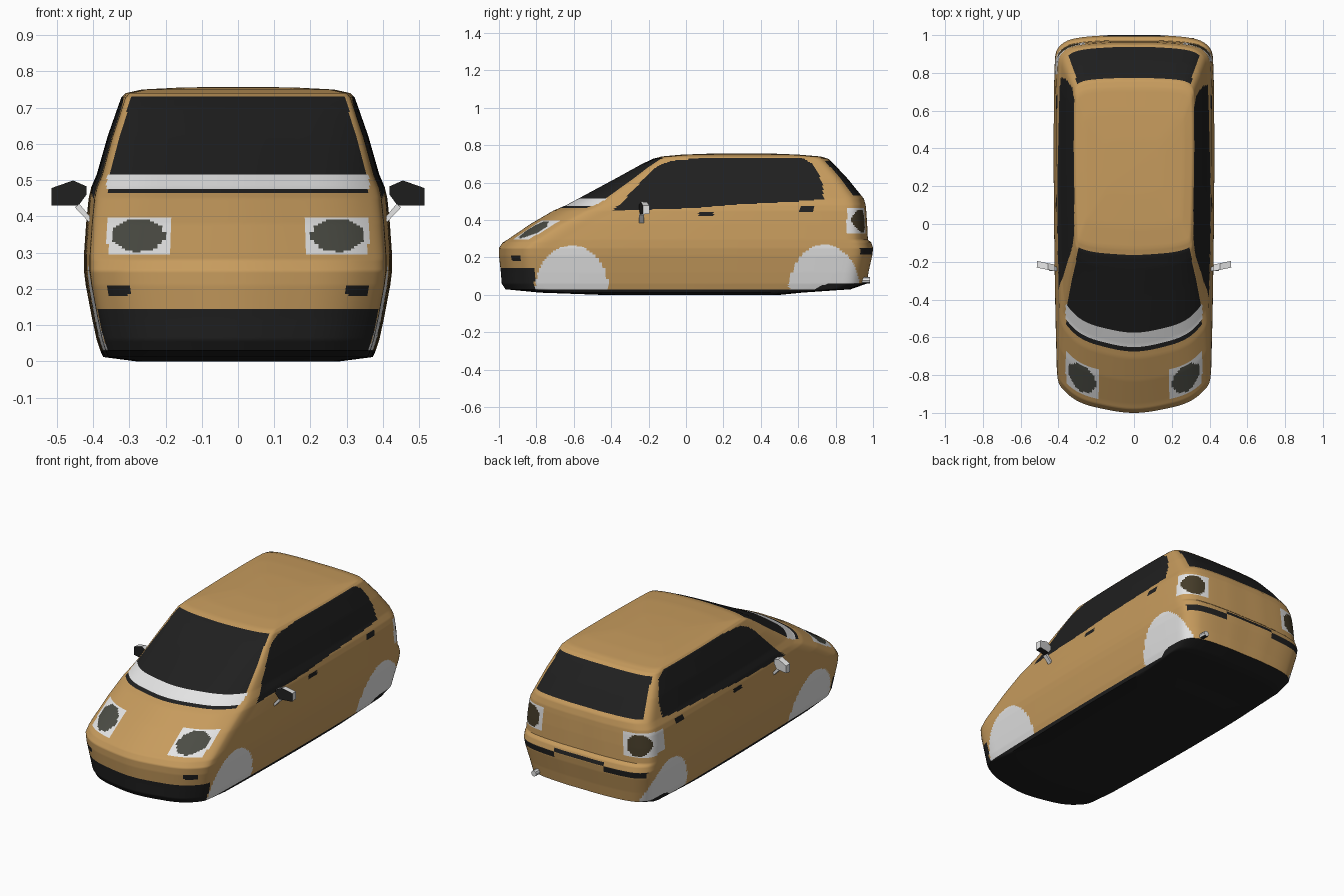
import bpy, bmesh, math
from mathutils import Vector
from mathutils.geometry import interpolate_bezier

if "Cube" in bpy.data.objects:
    bpy.data.objects.remove(bpy.data.objects["Cube"])


def material(name, rgb):
    m = bpy.data.materials.new(name)
    m.diffuse_color = (*rgb, 1)
    m.use_nodes = True
    m.node_tree.nodes["Principled BSDF"].inputs["Base Color"].default_value = m.diffuse_color
    return m


MATS = [material("amber_paint", (0.57, 0.33, 0.11)),
        material("black_trim", (0.014, 0.014, 0.014)),
        material("pale_grey", (0.78, 0.78, 0.78)),
        material("headlight_lens", (0.07, 0.072, 0.058)),
        material("tail_lens", (0.06, 0.045, 0.022))]
PAINT, BLACK, PALE, LENS, TAIL = range(5)


def finish(name, bm, rule, smooth=True):
    bmesh.ops.recalc_face_normals(bm, faces=bm.faces)
    bm.normal_update()
    for f in bm.faces:
        f.material_index = rule(f.calc_center_median(), f.normal)
    me = bpy.data.meshes.new(name)
    bm.to_mesh(me)
    bm.free()
    for m in MATS:
        me.materials.append(m)
    ob = bpy.data.objects.new(name, me)
    bpy.context.collection.objects.link(ob)
    if smooth:
        bpy.ops.object.select_all(action='DESELECT')
        ob.select_set(True)
        bpy.context.view_layer.objects.active = ob
        bpy.ops.object.shade_smooth_by_angle(angle=math.radians(40))
    return ob


# Body levels: height, front y, front bow, half width, rear y, rear bow
LEVELS = [(0, -.45, .1, .28, .50, .1), (.012, -.78, .12, .372, .62, .1),
          (.03, -.965, .16, .38, .88, .1), (.06, -.985, .17, .39, .965, .13),
          (.12, -.99, .17, .403, .975, .13), (.21, -1, .17, .42, .995, .13),
          (.25, -1, .17, .425, 1, .13), (.28, -.98, .18, .425, .99, .13),
          (.295, -.955, .18, .425, .972, .12), (.38, -.83, .19, .419, .968, .12),
          (.45, -.71, .2, .412, .963, .12), (.48, -.64, .2, .405, .96, .12),
          (.515, -.575, .18, .39, .95, .12), (.62, -.38, .12, .36, .865, .1),
          (.70, -.235, .07, .332, .79, .08), (.728, -.175, .05, .322, .76, .07),
          (.74, -.13, .04, .31, .72, .06), (.75, -.02, .04, .265, .60, .06),
          (.756, .15, .05, .15, .45, .06), (.757, .29, .004, .01, .31, .004)]
STEPS = [16, 9, 8, 6, 10, 32, 32, 32, 7, 7, 14, 12]


def ring(z, yf, bf, w, yr, br):
    """Rounded plan outline of the car at one height."""
    a, b = yf + 1.7 * bf, yr - br
    pts = [(0, yf), (.47, yf + .17 * bf), (.71, yf + .38 * bf), (.88, yf + .72 * bf),
           (.945, yf + bf), (.965, a), (.99, a + (b - a) * .33), (1, a + (b - a) * .67),
           (.985, b), (.94, yr - .5 * br), (.78, yr - .17 * br), (.35, yr - .01 * br), (0, yr)]
    P = [Vector((x * w, y, z)) for x, y in pts]
    flip = lambda p: Vector((-p.x, p.y, p.z))
    E = [flip(P[1])] + P + [flip(P[-2])]
    D = [(E[i + 2] - E[i]).normalized() for i in range(len(P))]
    half = []
    for i, n in enumerate(STEPS):
        h = (P[i + 1] - P[i]).length / 3
        half += interpolate_bezier(P[i], P[i] + D[i] * h, P[i + 1] - D[i + 1] * h,
                                   P[i + 1], n + 1)[:-1]
    half.append(P[-1])
    return half + [flip(p) for p in reversed(half[1:-1])]


WINDOW = [(-.39, .45), (-.3, .54), (-.2, .65), (-.15, .69), (-.08, .718), (.1, .732),
          (.62, .732), (.68, .70), (.73, .60), (.735, .51), (.6, .50), (.3, .485),
          (.05, .465), (-.2, .457)]


def inside(poly, u, v):
    hit = False
    for (a, b), (c, d) in zip(poly, poly[1:] + poly[:1]):
        if (b > v) != (d > v) and u < a + (v - b) * (c - a) / (d - b):
            hit = not hit
    return hit


def oval(u, v, cu, cv, ru, rv):
    return ((u - cu) / ru) ** 2 + ((v - cv) / rv) ** 2 < 1


def body_rule(c, n):
    x, y, z = abs(c.x), c.y, c.z
    # underside and front bumper
    if z < .07 and n.z < -.35:
        return BLACK
    if z < .145 and y < -.81:
        return BLACK
    # side glass, wheels, handles, lamp wraps
    if abs(n.x) > .6:
        if inside(WINDOW, y if c.x > 0 else y - .04, z):
            return BLACK
        if z < .28 and (oval(y, z, -.61, .03, .195, .235) or oval(y, z, .74, .02, .19, .25)):
            return PALE
        if .07 < y < .15 and .42 < z < .443 or .61 < y < .685 and .445 < z < .473:
            return BLACK
        if c.x < 0 and .79 < y < .88 and .34 < z < .46:
            return PALE
    # windscreen, cowl strip, headlights and front slots
    if y < 0 and n.y < -.1:
        t = (z - .515) / .215
        if 0 < t < 1 and x < .355 - .06 * t and n.y < -.2:
            return BLACK
        if .475 < z <= .515 and x < .362:
            return PALE
        if .467 < z <= .475 and x < .36:
            return BLACK
        if .19 < x < .36 and .295 < z < .40:
            return LENS if oval(x, z, .275, .348, .073, .045) else PALE
        if .30 < x < .36 and .18 < z < .207:
            return BLACK
    # rear glass, tail lamps and bumper strip
    if y > .7:
        t = (z - .53) / .185
        if 0 < t < 1 and x < .345 - .045 * t and n.y > .3:
            return BLACK
        if y > .86 and x > .26 and .33 < z < .465:
            return TAIL if oval(x, z, .345, .395, .06, .062) else PALE
        if y > .93 and (.213 < z < .252 if x > .16 else .25 < z < .268):
            return BLACK
    return PAINT


# Car body: stacked outlines joined into a skin
bm = bmesh.new()
rows = []
for A, B in zip(LEVELS, LEVELS[1:]):
    n = max(1, math.ceil(max((B[0] - A[0]) / .006, abs(B[1] - A[1]) / .013)))
    if A[0] >= .74 or A[0] < .03:
        n = min(n, 6)
    rows += [[a + (b - a) * i / n for a, b in zip(A, B)] for i in range(n)]
rows.append(LEVELS[-1])
rings = [[bm.verts.new(p) for p in ring(*r)] for r in rows]
N = len(rings[0])
for R, S in zip(rings, rings[1:]):
    for i in range(N):
        j = (i + 1) % N
        bm.faces.new((R[i], R[j], S[j], S[i]))
bm.faces.new(rings[0])
bm.faces.new(rings[-1])
finish("car_body", bm, body_rule)


def prism(name, front, back, rule):
    bm = bmesh.new()
    F = [bm.verts.new(p) for p in front]
    G = [bm.verts.new(p) for p in back]
    bm.faces.new(F)
    bm.faces.new(G)
    for i in range(len(F)):
        j = (i + 1) % len(F)
        bm.faces.new((F[i], F[j], G[j], G[i]))
    finish(name, bm, rule, False)


# Door mirrors: tapered head and a thin stalk on each side
HEAD = [(.418, .46), (.44, .43), (.515, .43), (.515, .478), (.455, .499), (.418, .483)]
STALK = [(.402, .392), (.412, .385), (.45, .425), (.438, .435)]
for s, side in ((1, "right"), (-1, "left")):
    prism(side + "_mirror_head",
          [(s * x, -.25 + .2 * (x - .418), z) for x, z in HEAD],
          [(s * (x * .96 + .019), -.215 + .2 * (x - .418), z * .9 + .047) for x, z in HEAD],
          lambda c, n: BLACK if n.y < -.6 or n.z < -.5 else PALE)
    prism(side + "_mirror_stalk",
          [(s * x, -.25, z) for x, z in STALK],
          [(s * x, -.225, z) for x, z in STALK], lambda c, n: PALE)

# Exhaust pipe
bm = bmesh.new()
bmesh.ops.create_cone(bm, cap_ends=True, segments=8, radius1=.017, radius2=.017, depth=.14)
for v in bm.verts:
    v.co = Vector((.30 + v.co.x, .915 + v.co.z, .078 + v.co.y))
finish("exhaust_pipe", bm, lambda c, n: BLACK if n.z < -.5 else PALE)
